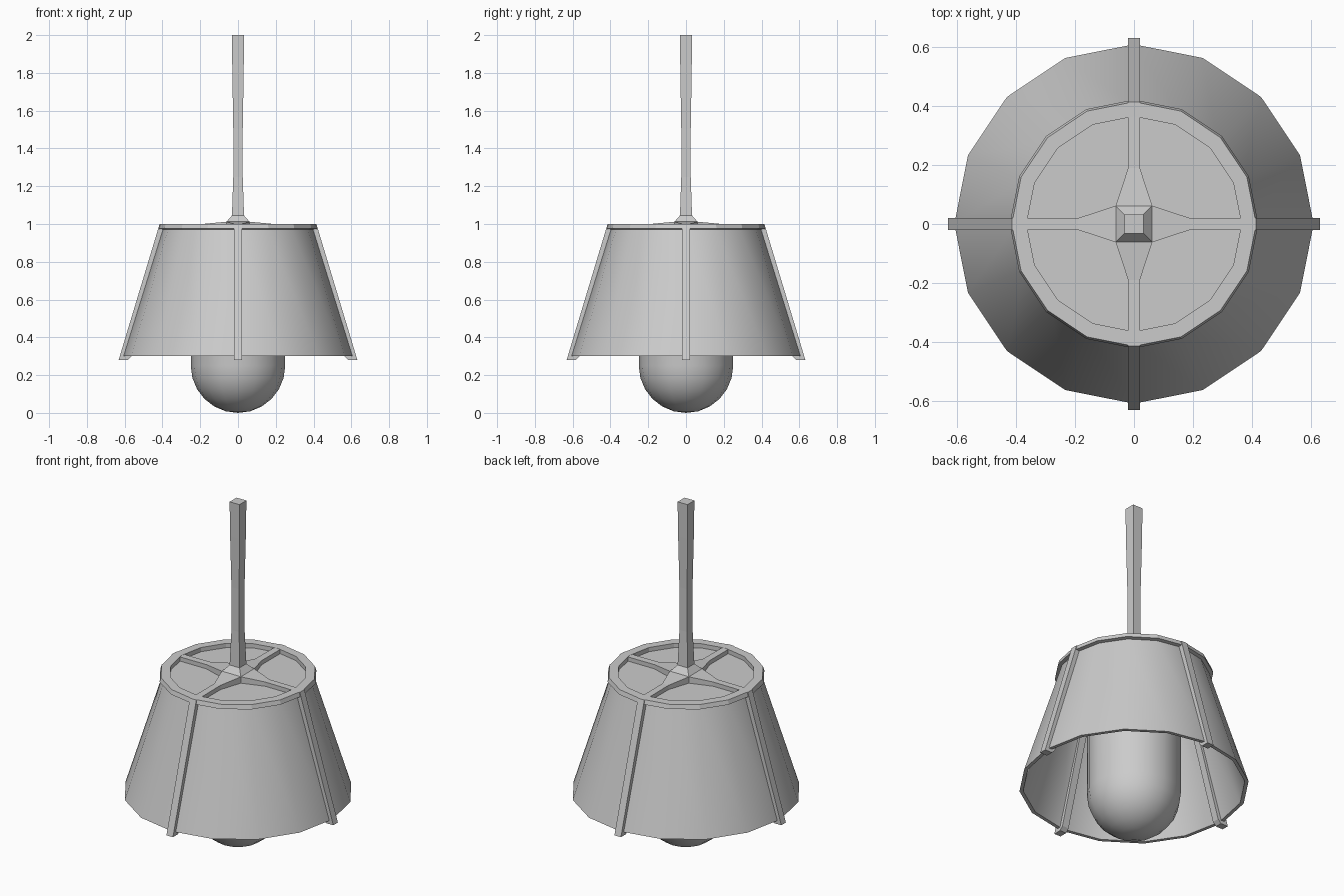
import bpy, bmesh
from math import pi, sin, cos, radians

if "Cube" in bpy.data.objects:
    bpy.data.objects.remove(bpy.data.objects["Cube"])

SIDES = 16


def finish(name, bm, smooth=None):
    bmesh.ops.remove_doubles(bm, verts=bm.verts, dist=1e-5)
    bmesh.ops.recalc_face_normals(bm, faces=bm.faces)
    me = bpy.data.meshes.new(name)
    bm.to_mesh(me)
    bm.free()
    ob = bpy.data.objects.new(name, me)
    bpy.context.collection.objects.link(ob)
    if smooth:
        bpy.ops.object.select_all(action='DESELECT')
        ob.select_set(True)
        bpy.context.view_layer.objects.active = ob
        bpy.ops.object.shade_smooth_by_angle(angle=radians(smooth))
    return ob


def lathe(name, profile, closed=False, smooth=None):
    """Revolve (radius, z) points around z."""
    bm = bmesh.new()
    vs = [bm.verts.new((r, 0, z)) for r, z in profile]
    pairs = list(zip(vs, vs[1:])) + ([(vs[-1], vs[0])] if closed else [])
    edges = [bm.edges.new(p) for p in pairs]
    bmesh.ops.spin(bm, geom=vs + edges, cent=(0, 0, 0), axis=(0, 0, 1),
                   angle=2 * pi, steps=SIDES, use_merge=True)
    return finish(name, bm, smooth)


def turn(x, y, k):
    for _ in range(k):
        x, y = -y, x
    return x, y


# Shade with closed top and thin walls
lathe("shade", [(0, 0.975), (0.40, 0.975), (0.61, 0.30), (0.59, 0.30),
                (0.385, 0.955), (0, 0.955)], smooth=40)

# Flat ring around the top
lathe("top_ring", [(0.365, 1.0), (0.415, 1.0), (0.422, 0.975), (0.365, 0.965)],
      closed=True)

# Bulb: cylinder with a rounded bottom
R = 0.25
dome = [(R * sin(i * pi / 12), R - R * cos(i * pi / 12)) for i in range(7)]
lathe("bulb", dome + [(R, 0.96), (0, 0.96)], smooth=40)

# Four sloping ribs, running through the shade wall
rib = [(0.375, 1.0), (0.415, 1.0), (0.632, 0.28), (0.585, 0.28),
       (0.565, 0.30), (0.37, 0.955)]
for k, side in enumerate(("right", "back", "left", "front")):
    bm = bmesh.new()
    face = bm.faces.new([bm.verts.new((*turn(r, -0.021, k), z)) for r, z in rib])
    out = bmesh.ops.extrude_face_region(bm, geom=[face], use_keep_orig=True)
    moved = [g for g in out["geom"] if isinstance(g, bmesh.types.BMVert)]
    bmesh.ops.translate(bm, verts=moved, vec=(*turn(0, 0.042, k), 0))
    finish(side + "_rib", bm)

# Cross-shaped spokes that widen and rise at the hub
bm = bmesh.new()
for k in range(4):
    def pt(x, y, z):
        return bm.verts.new((*turn(x, y, k), z))
    a, b = pt(0.38, -0.02, 0.999), pt(0.38, 0.02, 0.999)
    c, d = pt(0.19, 0.02, 1.0), pt(0.19, -0.02, 1.0)
    e, f = pt(0.062, 0.062, 1.012), pt(0.062, -0.062, 1.012)
    bm.faces.new((a, b, c, d))
    bm.faces.new((d, c, e, f))
bmesh.ops.remove_doubles(bm, verts=bm.verts, dist=1e-5)
bmesh.ops.holes_fill(bm, edges=[e for e in bm.edges if e.is_boundary and all(
    abs(v.co.x) < 0.07 and abs(v.co.y) < 0.07 for v in e.verts)], sides=4)
out = bmesh.ops.extrude_face_region(bm, geom=bm.faces[:], use_keep_orig=True)
for g in out["geom"]:
    if isinstance(g, bmesh.types.BMVert):
        g.co.z = 0.965
finish("spokes", bm)

# Square hanging rod, flared at its foot and slimmer in the middle
bm = bmesh.new()
rings = []
for h, z in [(0.062, 1.011), (0.032, 1.045), (0.025, 1.25), (0.025, 1.5),
             (0.03, 1.8), (0.032, 2.0)]:
    rings.append([bm.verts.new((x * h, y * h, z))
                  for x, y in ((-1, -1), (1, -1), (1, 1), (-1, 1))])
for lo, hi in zip(rings, rings[1:]):
    for i in range(4):
        j = (i + 1) % 4
        bm.faces.new((lo[i], lo[j], hi[j], hi[i]))
bm.faces.new(rings[0][::-1])
bm.faces.new(rings[-1])
finish("rod", bm)
